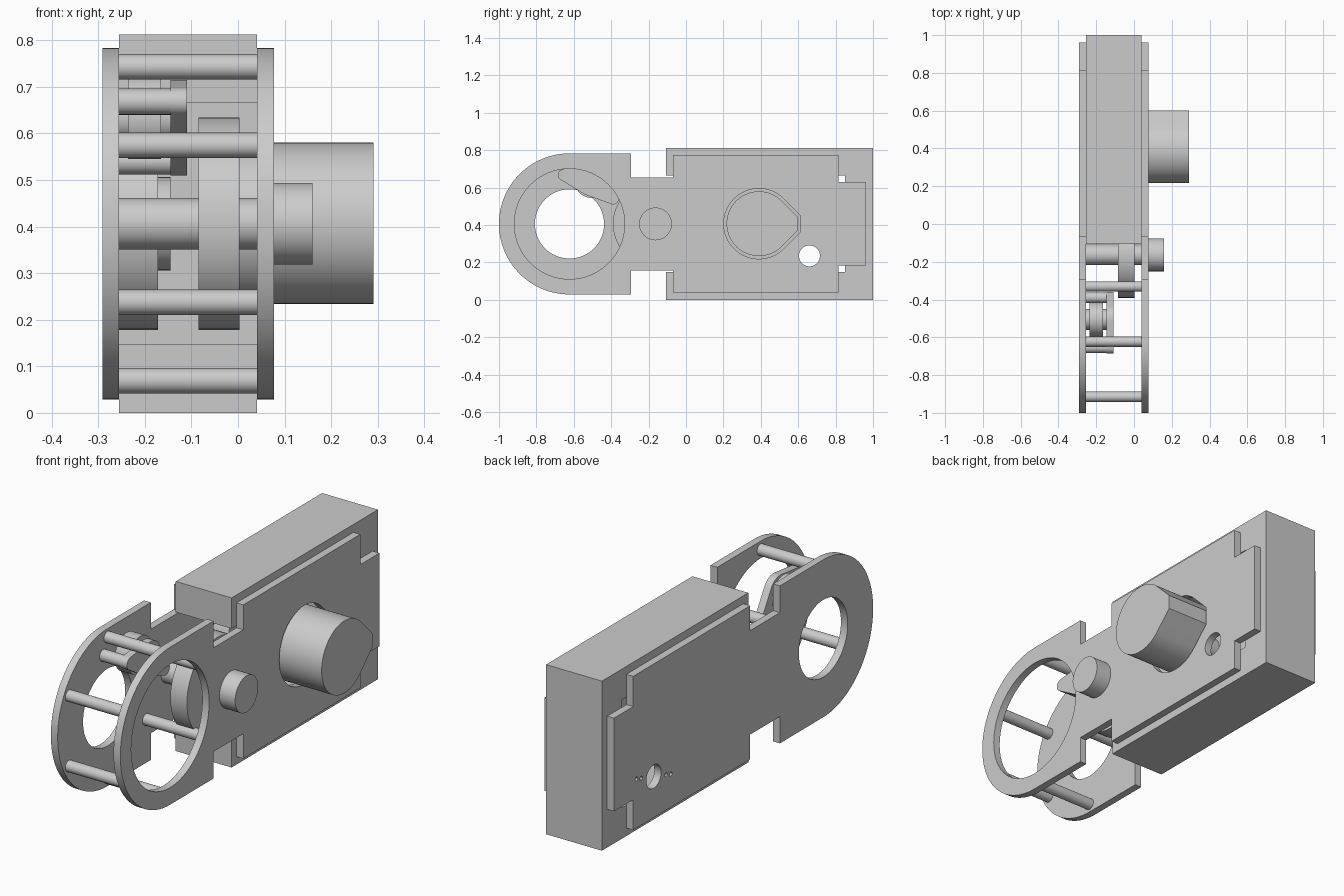
import bpy, bmesh
from math import sin, cos, pi, radians, atan2, acos, hypot
from mathutils import Matrix

if "Cube" in bpy.data.objects:
    bpy.data.objects.remove(bpy.data.objects["Cube"])

ZC = 0.406                      # height of the main axis
IN_L, IN_R = -0.255, 0.041      # inner faces of the two side plates


def arc(y, z, r, a0=0, a1=360, n=64):
    """Points of an arc in the YZ plane (a full circle has no repeated point)."""
    full = a1 - a0 == 360
    return [(y + r * cos(radians(a0 + (a1 - a0) * i / n)),
             z + r * sin(radians(a0 + (a1 - a0) * i / n)))
            for i in range(n if full else n + 1)]


def solid(name, loops, x0, x1):
    """Extrude a YZ outline (first loop) with holes (other loops) along x."""
    cu = bpy.data.curves.new(name, 'CURVE')
    cu.dimensions = '2D'
    cu.fill_mode = 'BOTH'
    cu.extrude = (x1 - x0) / 2
    for pts in loops:
        sp = cu.splines.new('POLY')
        sp.points.add(len(pts) - 1)
        for p, (a, b) in zip(sp.points, pts):
            p.co = (a, b, 0, 1)
        sp.use_cyclic_u = True
    tmp = bpy.data.objects.new(name + "_curve", cu)
    bpy.context.collection.objects.link(tmp)
    deps = bpy.context.evaluated_depsgraph_get()
    me = bpy.data.meshes.new_from_object(tmp.evaluated_get(deps))
    bpy.data.objects.remove(tmp)
    # local (x, y, z) becomes world (y, z, x)
    me.transform(Matrix(((0, 0, 1, (x0 + x1) / 2), (1, 0, 0, 0),
                         (0, 1, 0, 0), (0, 0, 0, 1))))
    bm = bmesh.new()
    bm.from_mesh(me)
    bmesh.ops.remove_doubles(bm, verts=bm.verts, dist=1e-5)
    bmesh.ops.recalc_face_normals(bm, faces=bm.faces)
    bm.to_mesh(me)
    bm.free()
    ob = bpy.data.objects.new(name, me)
    bpy.context.collection.objects.link(ob)
    bpy.ops.object.select_all(action='DESELECT')
    ob.select_set(True)
    bpy.context.view_layer.objects.active = ob
    bpy.ops.object.shade_smooth_by_angle(angle=radians(30))
    return ob


def rod(name, y, z, r, x0=IN_L, x1=IN_R):
    return solid(name, [arc(y, z, r, n=48)], x0, x1)


def teardrop(r, tip):
    """Round outline running at 45 degrees to a blunt tip."""
    cy, cz = 0.39, 0.407
    h = r * 2 ** 0.5 - (tip - cy)
    return arc(cy, cz, r, 45, 315) + [(tip, cz - h), (tip, cz + h)]


# Housing: U-shaped block, open at the front and sides
solid("housing", [[(-0.107, 0), (1, 0), (1, 0.812), (-0.107, 0.812),
                   (-0.107, 0.665), (0.85, 0.665), (0.85, 0.148),
                   (-0.107, 0.148)]], IN_L, IN_R)

# Side plates: round head, neck, wide panel and rear tab
upper = [(0.96, 0.223), (0.815, 0.223), (0.815, 0.368), (-0.07, 0.368),
         (-0.07, 0.249), (-0.295, 0.249), (-0.295, 0.377)]
outline = ([(y, ZC + h) for y, h in upper] + arc(-0.623, ZC, 0.377, 90, 270)
           + [(y, ZC - h) for y, h in reversed(upper)])
port = arc(0.66, 0.235, 0.056)
pinholes = [arc(0.66 + d, 0.235 + 0.29 * d, 0.01, n=12)
            for d in (-0.13, -0.095, 0.095, 0.13)]
solid("left_plate", [outline, arc(-0.623, ZC, 0.185), port] + pinholes,
      -0.291, IN_L)
solid("right_plate", [outline, arc(-0.623, ZC, 0.295), port,
                      teardrop(0.188, 0.61)], IN_R, 0.077)

# Six spacer rods around the head
for i in range(6):
    a = radians(30 + 60 * i)
    rod(f"spacer_rod_{i + 1}", -0.623 + 0.337 * cos(a), ZC + 0.337 * sin(a), 0.027)

# Drive shaft with wheel and outer boss
rod("drive_shaft", -0.163, ZC, 0.055)
rod("drive_wheel", -0.163, ZC, 0.228, -0.085, 0.003)
rod("drive_boss", -0.163, ZC, 0.0875, 0.077, 0.16)

# Teardrop knob with its inner wheel
solid("knob", [teardrop(0.173, 0.6)], 0.0, 0.291)
rod("knob_shaft", 0.39, ZC, 0.05, -0.145, 0.0)
rod("inner_wheel", 0.39, ZC, 0.228, IN_L, -0.172)
rod("inner_hub", 0.39, ZC, 0.1, -0.172, -0.145)

# Roller lever: outline wrapped around three circles
ends = [(-0.655, 0.668, 0.03), (-0.39, 0.54, 0.03)]
roller = (-0.505, 0.635)


def hull(circles):
    pts = sorted({p for c in circles for p in arc(*c, n=48)})

    def half(seq):
        out = []
        for p in seq:
            while len(out) > 1 and ((out[-1][0] - out[-2][0]) * (p[1] - out[-2][1])
                                    - (out[-1][1] - out[-2][1]) * (p[0] - out[-2][0])) <= 1e-9:
                out.pop()
            out.append(p)
        return out[:-1]
    return half(pts) + half(pts[::-1])


solid("lever", [hull(ends + [(*roller, 0.08)])], -0.145, -0.109)
for i, (y, z, r) in enumerate(ends):
    rod(f"lever_pin_{i + 1}", y, z, 0.028, IN_L, -0.145)
rod("roller_pin", *roller, 0.055, IN_L, -0.145)
rod("roller", *roller, 0.09, -0.236, -0.165)
